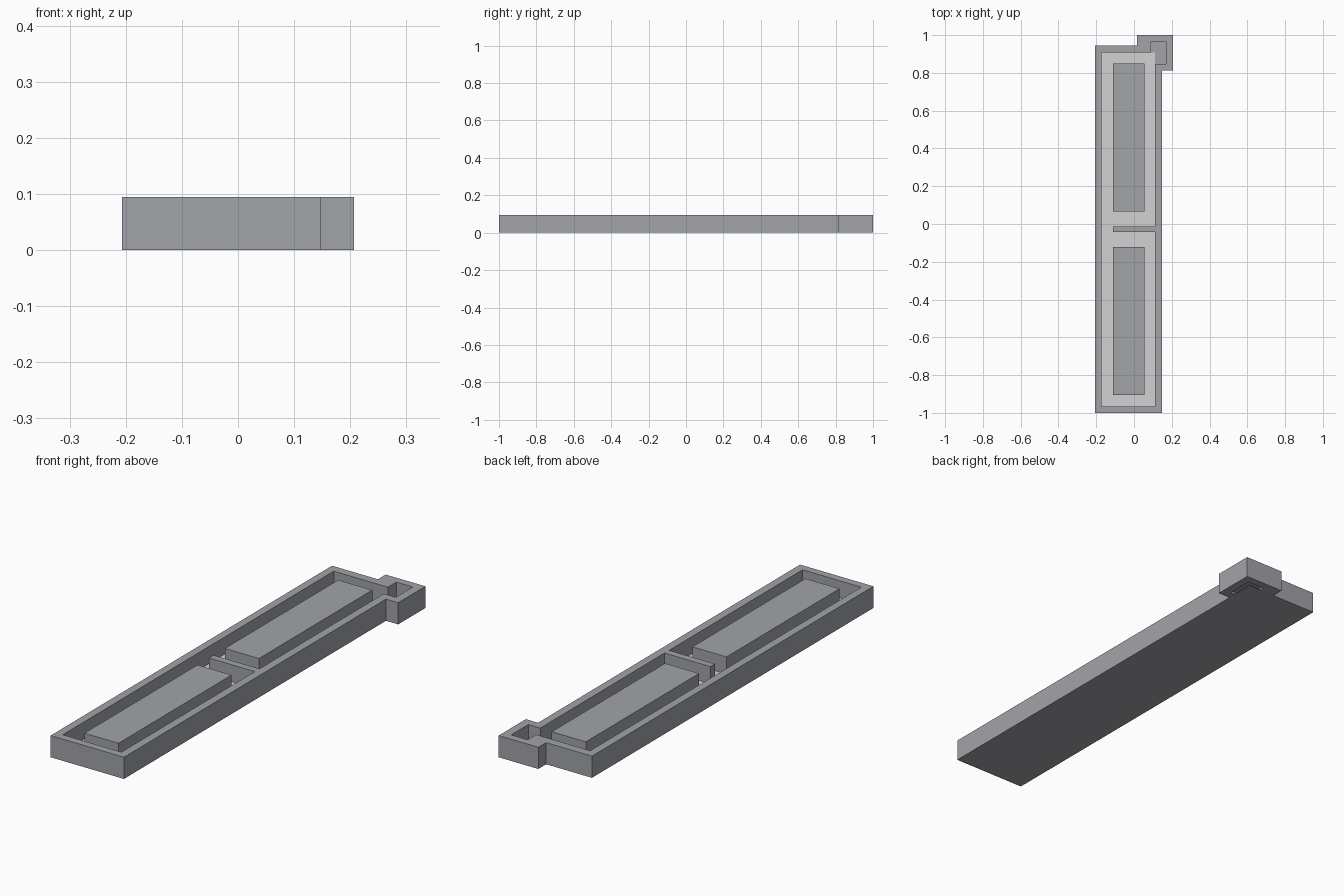
import bpy, bmesh

cube = bpy.data.objects.get("Cube")
if cube:
    bpy.data.objects.remove(cube, do_unlink=True)

TOP = 0.095      # height of the rim
PLATE = 0.003    # thickness of the bottom sheet
FLOOR = 0.02     # height of the tray floor


def material(name, rgb):
    m = bpy.data.materials.new(name)
    m.use_nodes = True
    m.diffuse_color = (*rgb, 1)
    m.node_tree.nodes["Principled BSDF"].inputs["Base Color"].default_value = (*rgb, 1)
    return m


blue_grey = material("blue grey", (0.36, 0.37, 0.395))
light_grey = material("light grey", (0.65, 0.65, 0.65))


def finish(name, bm, mat):
    bmesh.ops.recalc_face_normals(bm, faces=bm.faces)
    mesh = bpy.data.meshes.new(name)
    bm.to_mesh(mesh)
    bm.free()
    mesh.materials.append(mat)
    bpy.context.collection.objects.link(bpy.data.objects.new(name, mesh))


def block(name, x, y, z, mat):
    """Box spanning the given ranges."""
    bm = bmesh.new()
    bmesh.ops.create_cube(bm, size=1)
    for v in bm.verts:
        v.co = [r[0] if c < 0 else r[1] for c, r in zip(v.co, (x, y, z))]
    finish(name, bm, mat)


def ring(name, outer, inner, z0, z1, mat):
    """Wall between two matching outlines."""
    bm = bmesh.new()
    loops = [[bm.verts.new((x, y, z)) for x, y in pts]
             for pts, z in ((outer, z0), (outer, z1), (inner, z1), (inner, z0))]
    n = len(outer)
    for a, b in zip(loops, loops[1:] + loops[:1]):
        for i in range(n):
            j = (i + 1) % n
            bm.faces.new((a[i], a[j], b[j], b[i]))
    finish(name, bm, mat)


# Tray wall, with the corner socket opening into the tray
outer = [(-0.207, -1), (0.148, -1), (0.148, 0.812), (0.207, 0.812),
         (0.207, 1), (0.015, 1), (0.015, 0.946), (-0.207, 0.946)]
inner = [(-0.172, -0.966), (0.112, -0.966), (0.112, 0.848), (0.17, 0.848),
         (0.17, 0.966), (0.09, 0.966), (0.09, 0.908), (-0.172, 0.908)]
ring("tray_wall", outer, inner, 0, TOP, blue_grey)

# Bottom sheet and tray floor
block("bottom_sheet", (-0.207, 0.148), (-1, 0.946), (0, PLATE), blue_grey)
block("tray_floor", (-0.172, 0.112), (-0.966, 0.908), (PLATE, FLOOR), light_grey)

# Socket floor, closing the corner opening
block("socket_floor_side", (0.112, 0.17), (0.848, 0.966), (0.01, FLOOR), blue_grey)
block("socket_floor_back", (0.09, 0.112), (0.908, 0.966), (0.01, FLOOR), blue_grey)

# Raised blocks and the divider between them
for name, y in (("front_block", (-0.905, -0.123)), ("back_block", (0.066, 0.85))):
    block(name, (-0.11, 0.055), y, (FLOOR, TOP), blue_grey)
block("divider", (-0.11, 0.112), (-0.043, -0.012), (FLOOR, TOP), blue_grey)
